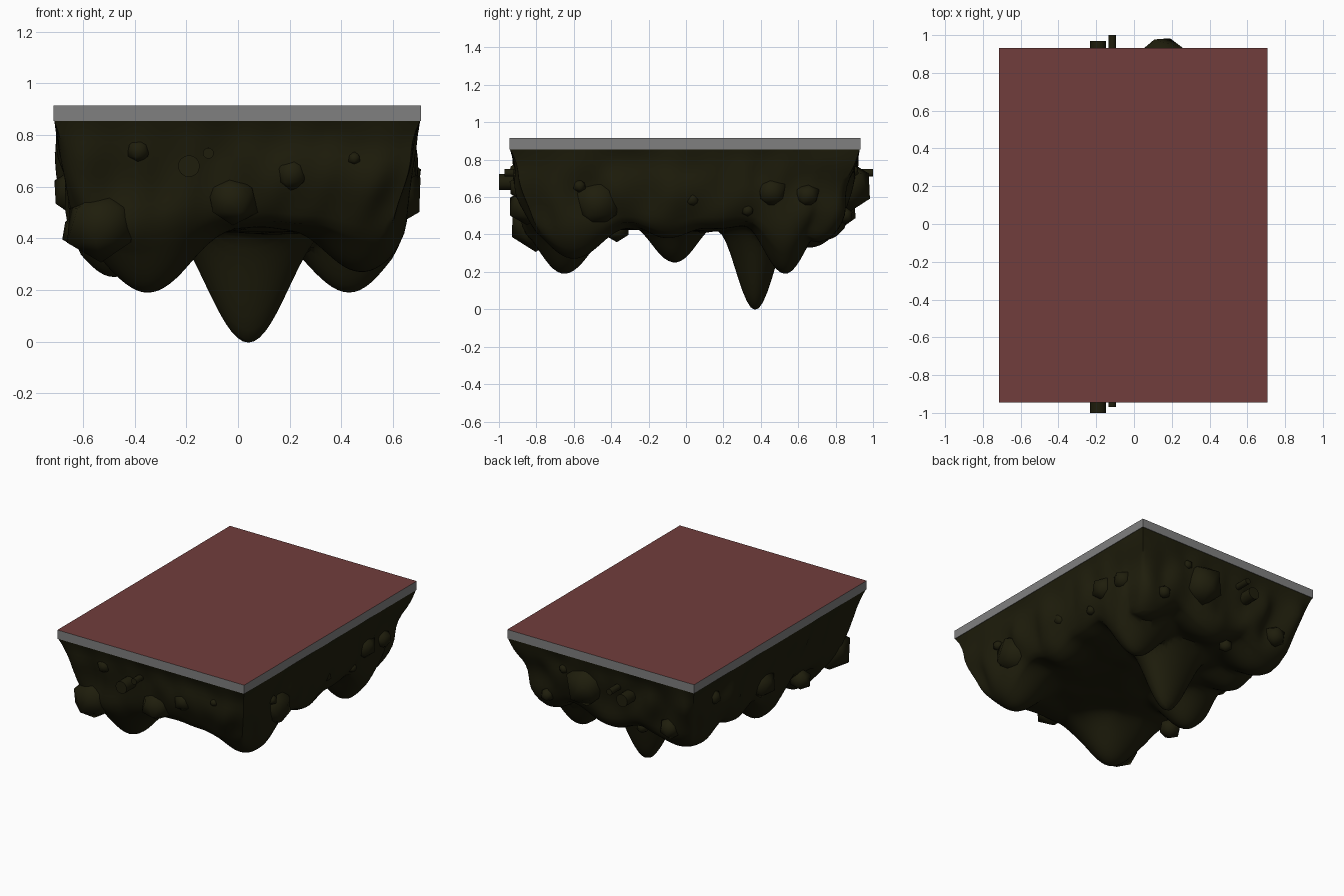
import bpy, bmesh, math, random
from mathutils import Vector, noise

if "Cube" in bpy.data.objects:
    bpy.data.objects.remove(bpy.data.objects["Cube"])

random.seed(4)


def material(name, rgb):
    m = bpy.data.materials.new(name)
    m.diffuse_color = (*rgb, 1)
    m.use_nodes = True
    m.node_tree.nodes["Principled BSDF"].inputs["Base Color"].default_value = m.diffuse_color
    return m


DIRT = material("dark_soil", (0.0135, 0.0125, 0.0036))
GREY = material("grey_edge", (0.215, 0.215, 0.215))
RED = material("dull_red_top", (0.165, 0.047, 0.045))


def finish(name, bm, mats, smooth=None):
    bmesh.ops.recalc_face_normals(bm, faces=bm.faces)
    me = bpy.data.meshes.new(name)
    bm.to_mesh(me)
    bm.free()
    ob = bpy.data.objects.new(name, me)
    bpy.context.collection.objects.link(ob)
    for m in mats:
        me.materials.append(m)
    if smooth:
        bpy.ops.object.select_all(action='DESELECT')
        ob.select_set(True)
        bpy.context.view_layer.objects.active = ob
        bpy.ops.object.shade_smooth_by_angle(angle=math.radians(smooth))
    return ob


# Slab: grey sides, red top face
CX, CY, HX, HY, ZT = -0.003, -0.006, 0.711, 0.938, 0.855
bm = bmesh.new()
bmesh.ops.create_cube(bm, size=1)
for v in bm.verts:
    v.co = (CX + v.co.x * 2 * HX, CY + v.co.y * 2 * HY, 0.885 + v.co.z * 0.06)
bm.normal_update()
for f in bm.faces:
    f.material_index = 1 if f.normal.z > 0.5 else 0
finish("ground_slab", bm, [GREY, RED])

# Hanging lumps: x, y, tip height, x radius, y radius
LUMPS = [
    (0.04, 0.37, -0.003, 0.32, 0.21),
    (-0.35, -0.65, 0.19, 0.35, 0.29),
    (0.43, 0.53, 0.19, 0.33, 0.22),
    (-0.48, -0.06, 0.25, 0.28, 0.24),
    (0.48, -0.60, 0.27, 0.30, 0.30),
    (-0.45, 0.66, 0.33, 0.30, 0.26),
    (0.50, 0.70, 0.36, 0.25, 0.20),
    (0.50, -0.10, 0.38, 0.20, 0.22),
    (0.00, 0.74, 0.37, 0.28, 0.20),
    (-0.50, 0.33, 0.38, 0.20, 0.20),
]
BX, BY = 0.605, 0.815


def underside(x, y):
    edge = max(abs(x - CX) / BX, abs(y - CY) / BY)
    base = 0.425 + 0.035 * edge ** 4
    base += 0.025 * noise.noise(Vector((x * 5, y * 5, 1)))
    z = base
    for lx, ly, tip, rx, ry in LUMPS:
        r = math.hypot((x - lx) / rx, (y - ly) / ry)
        if r < 1:
            z = min(z, base - (base - tip) * 0.5 * (1 + math.cos(math.pi * r)))
    return z


# Soil body: underside grid plus tapering walls up to the slab
NX, NY, NW = 56, 74, 12
bm = bmesh.new()
grid = {}


def corner_pull(u, v):
    # rounds the lower corners off
    return 1 - 0.08 * (abs(u) * abs(v)) ** 5


for i in range(NX + 1):
    for j in range(NY + 1):
        u, v = 2 * i / NX - 1, 2 * j / NY - 1
        c = corner_pull(u, v)
        x, y = CX + BX * u * c, CY + BY * v * c
        grid[i, j] = bm.verts.new((x, y, underside(x, y)))
for i in range(NX):
    for j in range(NY):
        bm.faces.new([grid[i, j], grid[i + 1, j], grid[i + 1, j + 1], grid[i, j + 1]])
rim = ([(i, 0) for i in range(NX)] + [(NX, j) for j in range(NY)]
       + [(i, NY) for i in range(NX, 0, -1)] + [(0, j) for j in range(NY, 0, -1)])
prev = [grid[k] for k in rim]
low = [v.co.copy() for v in prev]
for w in range(1, NW + 1):
    s = 1 - w / NW
    ring = []
    for k, p in zip(rim, low):
        u, v = 2 * k[0] / NX - 1, 2 * k[1] / NY - 1
        z = ZT + (p.z - ZT) * s
        # quick taper under the slab, rounded lower edge, wavy surface
        inset = 0.065 * s ** 0.75 + 0.04 * s ** 8
        inset += 0.045 * min(1, 3 * s) * (1 - s ** 6) * noise.noise(Vector((u * 4, v * 5, z * 4)))
        c = 1 - (1 - corner_pull(u, v)) * s
        ring.append(bm.verts.new((CX + u * c * (HX - 0.003 - inset),
                                  CY + v * c * (HY - 0.003 - inset * 1.15), z)))
    for a in range(len(rim)):
        b = (a + 1) % len(rim)
        bm.faces.new([prev[a], prev[b], ring[b], ring[a]])
    prev = ring
bm.faces.new(prev)
finish("soil_body", bm, [DIRT], 50)


# Embedded stones
def stone(name, pos, r):
    bm = bmesh.new()
    bmesh.ops.create_icosphere(bm, subdivisions=1, radius=r * 1.06)
    spin = random.uniform(0, 6)
    for v in bm.verts:
        x, y, z = v.co * random.uniform(0.92, 1.04)
        c, s = math.cos(spin), math.sin(spin)
        v.co = (pos[0] + x * c - y * s, pos[1] + x * s + y * c, pos[2] + z)
    finish(name, bm, [DIRT], 60)


FRONT = [(-0.53, 0.45, 0.145), (-0.02, 0.55, 0.10), (0.21, 0.65, 0.068),
         (-0.385, 0.74, 0.048), (0.45, 0.71, 0.026), (-0.115, 0.73, 0.02)]
BACK = [(0.15, 0.66, 0.14), (0.30, 0.74, 0.035), (0.46, 0.50, 0.045),
        (-0.47, 0.52, 0.07)]
RIGHT = [(-0.47, 0.57, 0.14), (-0.57, 0.66, 0.035), (0.03, 0.59, 0.042),
         (0.33, 0.53, 0.034), (0.46, 0.63, 0.082), (0.65, 0.61, 0.066)]
LEFT = [(0.65, 0.71, 0.05), (0.40, 0.64, 0.035), (0.08, 0.58, 0.10),
        (-0.37, 0.43, 0.07)]
for side, items in (("front", FRONT), ("back", BACK), ("right", RIGHT), ("left", LEFT)):
    sg = -1 if side in ("front", "left") else 1
    for n, (a, z, r) in enumerate(items):
        inset = 0.16 * (ZT - z) + 0.01 + 0.35 * r     # keep stones half buried
        if side in ("front", "back"):
            if r > 0.12:
                inset = 0.08 if side == "back" else 0.14
            pos = (a, CY + sg * (HY - inset), z)
        else:
            if r > 0.09:
                inset = r - 0.01
            pos = (CX + sg * (HX - inset), a, z)
        stone(f"{side}_stone_{n + 1}", pos, r)
stone("underside_stone", (-0.17, 0.71, 0.40), 0.045)

# Two buried pipes running front to back
for name, x, z, r, y0, y1 in (("thick_pipe", -0.19, 0.68, 0.042, -1.0, 0.97),
                              ("thin_pipe", -0.115, 0.73, 0.021, -0.97, 1.0)):
    bm = bmesh.new()
    bmesh.ops.create_cone(bm, cap_ends=True, segments=16, radius1=r, radius2=r, depth=y1 - y0)
    for v in bm.verts:
        v.co = (x + v.co.x, (y0 + y1) / 2 + v.co.z, z + v.co.y)
    finish(name, bm, [DIRT], 40)
